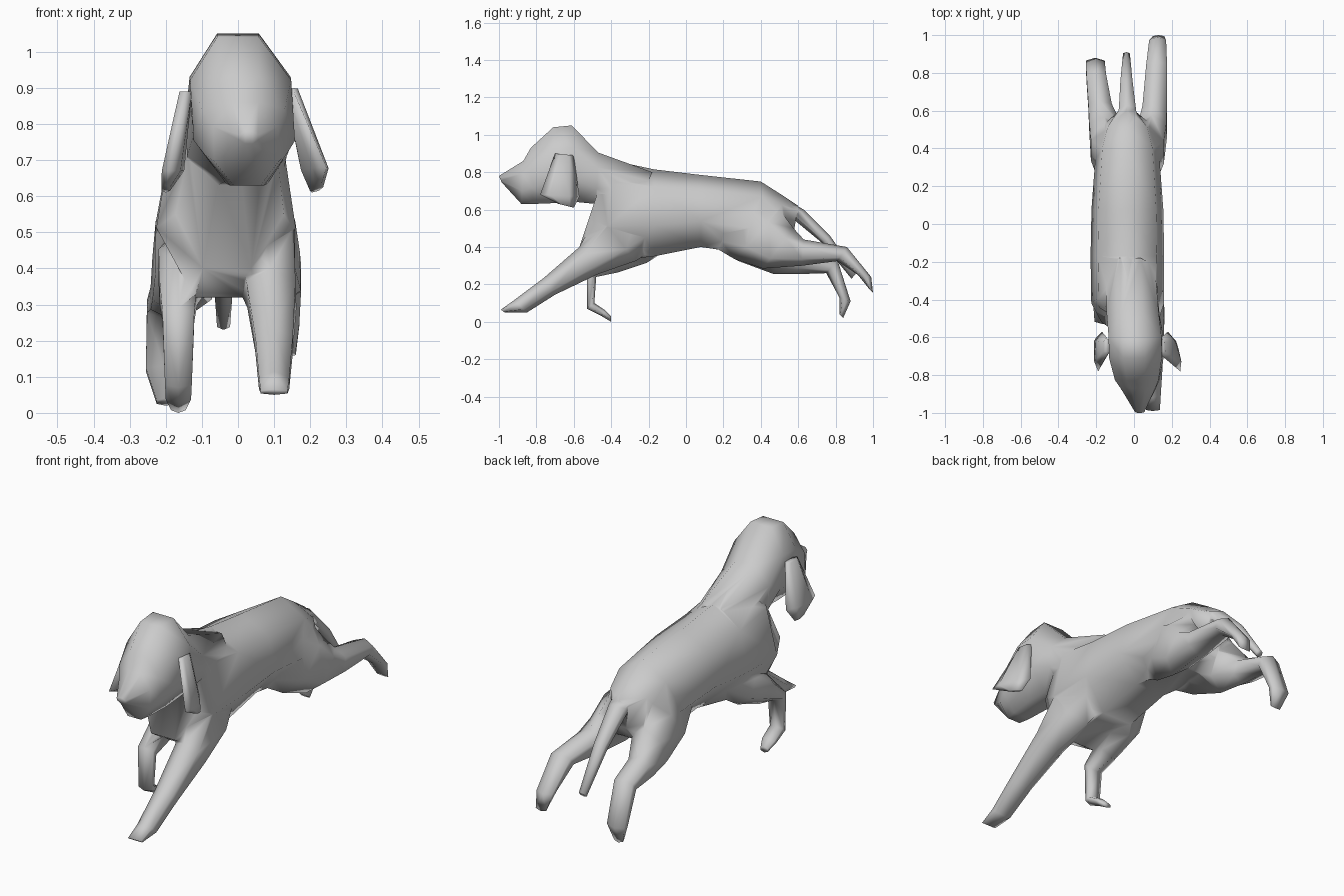
import bpy, bmesh, math
from mathutils import Vector


def loft(name, sections, sides=6, phase=0.0):
    """Skin closed rings; each section = (upper point, lower point, half width in x).
    phase 0.5 gives even rings a flat top; odd rings have a ridge on top and a flat belly."""
    bm = bmesh.new()
    rings = []
    angles = [2 * math.pi * (i + phase) / sides for i in range(sides)]
    widest = max(math.sin(t) for t in angles)
    high = max(math.cos(t) for t in angles)
    low = min(math.cos(t) for t in angles)
    for a, b, hw in sections:
        a, b = Vector(a), Vector(b)
        rings.append([bm.verts.new(b.lerp(a, (math.cos(t) - low) / (high - low))
                                   + Vector((hw * math.sin(t) / widest, 0, 0)))
                      for t in angles])
    for r, s in zip(rings, rings[1:]):
        for i in range(sides):
            j = (i + 1) % sides
            bm.faces.new((r[i], r[j], s[j], s[i]))
    bm.faces.new(rings[0])
    bm.faces.new(rings[-1])
    bmesh.ops.triangulate(bm, faces=bm.faces[:])
    bmesh.ops.recalc_face_normals(bm, faces=bm.faces[:])
    for f in bm.faces:
        f.smooth = True
    me = bpy.data.meshes.new(name)
    bm.to_mesh(me)
    bm.free()
    ob = bpy.data.objects.new(name, me)
    bpy.context.collection.objects.link(ob)
    return ob


# torso, rump to chest
torso = loft("torso", [
    ((-.04, .60, .62), (-.035, .575, .47), .06),
    ((-.035, .51, .68), (-.035, .53, .40), .13),
    ((-.035, .40, .75), (-.035, .42, .35), .165),
    ((-.035, .08, .785), (-.035, .08, .40), .19),
    ((-.035, -.17, .815), (-.035, -.17, .35), .195),
    ((-.03, -.38, .86), (-.035, -.44, .32), .193),
    ((-.01, -.43, .82), (-.03, -.57, .40), .15)], 7)

# head and neck, withers to nose
head = loft("head", [
    ((-.02, -.18, .80), (-.02, -.30, .52), .13),
    ((-.01, -.47, .905), (0, -.48, .63), .138),
    ((0, -.61, 1.05), (.02, -.58, .64), .14),
    ((0, -.71, 1.04), (.025, -.70, .635), .14),
    ((.01, -.83, .93), (.025, -.82, .63), .115),
    ((.02, -.87, .86), (.025, -.88, .63), .09),
    ((.03, -1.0, .78), (.03, -.985, .745), .025)], 8, .5)

# outstretched front leg
front_right = loft("front_leg_right", [
    ((.01, -.30, .70), (.02, -.05, .46), .06),
    ((.065, -.47, .58), (.07, -.27, .325), .088),
    ((.09, -.57, .40), (.095, -.47, .255), .068),
    ((.10, -.76, .235), (.10, -.70, .145), .052),
    ((.10, -.92, .115), (.10, -.85, .05), .042),
    ((.10, -.99, .065), (.10, -.97, .05), .037)])

# folded front leg
front_left = loft("front_leg_left", [
    ((-.10, -.10, .56), (-.10, -.05, .42), .05),
    ((-.145, -.26, .50), (-.145, -.21, .315), .075),
    ((-.165, -.42, .40), (-.165, -.36, .265), .052),
    ((-.165, -.53, .29), (-.165, -.48, .24), .044),
    ((-.165, -.53, .07), (-.165, -.49, .10), .037),
    ((-.165, -.45, .03), (-.165, -.43, .06), .035),
    ((-.165, -.40, 0), (-.165, -.40, .03), .02)])

# rear legs kicked backwards
rear_right = loft("rear_leg_right", [
    ((.02, .36, .69), (.02, .05, .46), .06),
    ((.07, .50, .60), (.07, .26, .335), .088),
    ((.095, .575, .50), (.10, .41, .285), .075),
    ((.11, .63, .44), (.11, .62, .30), .065),
    ((.12, .86, .40), (.12, .81, .325), .055),
    ((.125, .99, .24), (.125, .92, .25), .045),
    ((.13, 1.0, .155), (.13, .98, .175), .03)])
rear_left = loft("rear_leg_left", [
    ((-.09, .36, .69), (-.09, .05, .46), .06),
    ((-.14, .50, .60), (-.14, .28, .325), .088),
    ((-.155, .565, .49), (-.155, .47, .255), .082),
    ((-.18, .65, .38), (-.18, .60, .255), .062),
    ((-.20, .81, .33), (-.20, .75, .26), .052),
    ((-.205, .88, .11), (-.205, .82, .13), .05),
    ((-.20, .84, .02), (-.20, .82, .04), .025)])

# tail
tail = loft("tail", [
    ((-.04, .46, .69), (-.04, .42, .58), .07),
    ((-.035, .63, .60), (-.035, .56, .56), .045),
    ((-.04, .77, .46), (-.04, .73, .42), .032),
    ((-.04, .91, .26), (-.04, .885, .23), .018)])

# fuse the body parts into one skin
for part in (head, front_right, front_left, rear_right, rear_left, tail):
    mod = torso.modifiers.new(part.name, 'BOOLEAN')
    mod.operation = 'UNION'
    mod.solver = 'EXACT'
    mod.object = part
    part.hide_render = True
    part.hide_viewport = True

# hanging ears
loft("ear_right", [
    ((.15, -.70, .90), (.145, -.60, .89), .017),
    ((.245, -.78, .68), (.18, -.57, .67), .022),
    ((.23, -.68, .63), (.205, -.60, .61), .012)])
loft("ear_left", [
    ((-.145, -.70, .89), (-.145, -.60, .89), .017),
    ((-.19, -.78, .67), (-.17, -.57, .67), .026),
    ((-.20, -.68, .63), (-.20, -.60, .61), .012)])
